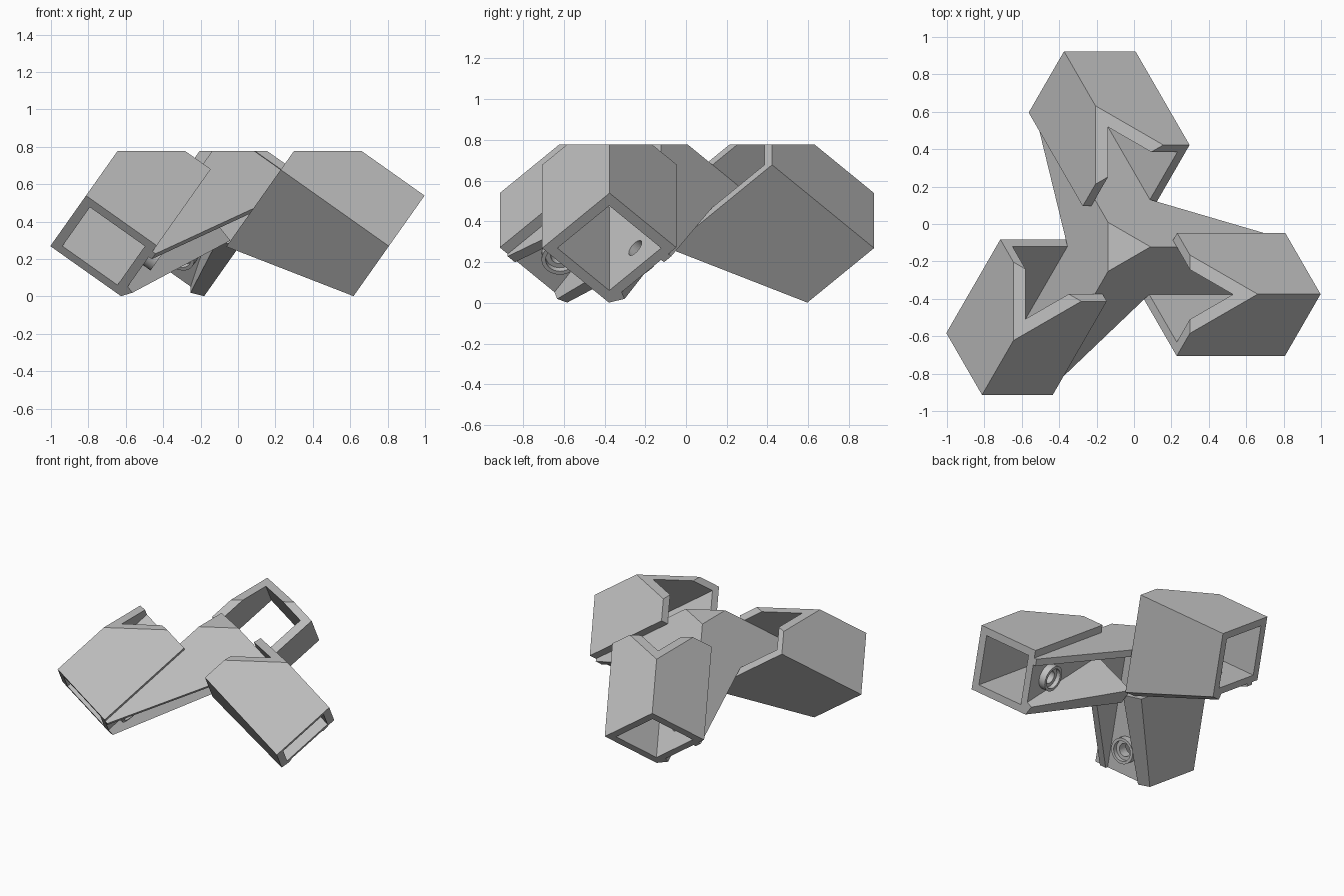
import bpy, bmesh, math
from mathutils import Vector

if "Cube" in bpy.data.objects:
    bpy.data.objects.remove(bpy.data.objects["Cube"], do_unlink=True)

# Three perpendicular arm axes running down and out from a virtual corner
CORNER = Vector((-0.063, -0.122, 0.884))
AXES = [Vector((math.cos(a) * math.sqrt(2 / 3), math.sin(a) * math.sqrt(2 / 3), -math.sqrt(1 / 3)))
        for a in (0, math.tau / 3, 2 * math.tau / 3)]
TOP = 0.777
WALL = 0.05                   # floor plate thickness
START, END = 0.357, 1.065     # socket extent along its axis
IN, OUT = 0.36, 0.413         # inner and outer side of the far walls
NEAR = -0.055                 # outer side of the near wall
SCREW = (0.883, 0.18)         # screw position on the floor plate
HOLE = 0.045
SEGS = 32

grey = bpy.data.materials.new("grey_plastic")
grey.use_nodes = True
colour = (0.54, 0.54, 0.54, 1)
grey.diffuse_color = colour
grey.node_tree.nodes["Principled BSDF"].inputs["Base Color"].default_value = colour


def place(arm, u):
    """Position from arm coordinates (along, next axis, third axis)."""
    return CORNER + sum((AXES[(arm + i) % 3] * u[i] for i in range(3)), Vector())


def finish(name, bm):
    # trim everything to the flat top
    bmesh.ops.recalc_face_normals(bm, faces=bm.faces)
    cut = bmesh.ops.bisect_plane(bm, geom=bm.verts[:] + bm.edges[:] + bm.faces[:], dist=1e-6,
                                 plane_co=(0, 0, TOP), plane_no=(0, 0, 1), clear_outer=True)
    edges = [e for e in cut["geom_cut"] if isinstance(e, bmesh.types.BMEdge)]
    if edges:
        bmesh.ops.holes_fill(bm, edges=edges, sides=0)
        bmesh.ops.recalc_face_normals(bm, faces=bm.faces)
    mesh = bpy.data.meshes.new(name)
    bm.to_mesh(mesh)
    bm.free()
    mesh.materials.append(grey)
    ob = bpy.data.objects.new(name, mesh)
    bpy.context.collection.objects.link(ob)
    return ob


def loft(name, arm, axis, lo, hi, first, last):
    """Join two outlines that lie at lo and hi along one of the arm's axes."""
    bm = bmesh.new()
    ends = []
    for h, poly in ((lo, first), (hi, last)):
        ring = []
        for p in poly:
            u = list(p)
            u.insert(axis, h)
            ring.append(bm.verts.new(place(arm, u)))
        ends.append(ring)
        bm.faces.new(ring)
    n = len(first)
    for i in range(n):
        j = (i + 1) % n
        bm.faces.new((ends[0][i], ends[0][j], ends[1][j], ends[1][i]))
    return finish(name, bm)


def prism(name, arm, axis, lo, hi, poly):
    return loft(name, arm, axis, lo, hi, poly, poly)


def circle(radius):
    return [(SCREW[0] + radius * math.cos(math.tau * i / SEGS),
             SCREW[1] + radius * math.sin(math.tau * i / SEGS)) for i in range(SEGS)]


def lathe(name, arm, profile):
    """Closed ring around the screw axis from (radius, height) points."""
    bm = bmesh.new()
    rings = [[bm.verts.new(place(arm, (a, h, b))) for a, b in circle(r)] for r, h in profile]
    for k, ring in enumerate(rings):
        nxt = rings[(k + 1) % len(rings)]
        for i in range(SEGS):
            j = (i + 1) % SEGS
            bm.faces.new((ring[i], ring[j], nxt[j], nxt[i]))
    return finish(name, bm)


def select_only(ob):
    bpy.ops.object.select_all(action="DESELECT")
    ob.select_set(True)
    bpy.context.view_layer.objects.active = ob


for arm, side in enumerate(("left", "back", "right")):
    # three-walled square socket; the floor plate closes the fourth side
    prism(side + "_socket", arm, 0, START, END,
          [(WALL, NEAR), (-OUT, NEAR), (-OUT, OUT), (WALL, OUT),
           (WALL, IN), (-IN, IN), (-IN, 0), (WALL, 0)])

    # floor plate, widening into the gusset of the neighbouring arm
    plate = prism(side + "_floor_plate", arm, 1, 0, WALL,
                  [(0, 0), (END, 0), (END, IN), (START, IN), (0.07, END), (0, END)])
    cutter = prism("screw_cutter", arm, 1, -WALL, 2 * WALL, circle(HOLE))
    cutter.hide_render = True
    mod = plate.modifiers.new("screw_hole", "BOOLEAN")
    mod.operation, mod.solver, mod.object = "DIFFERENCE", "EXACT", cutter
    select_only(plate)
    bpy.ops.object.modifier_apply(modifier=mod.name)
    bpy.data.objects.remove(cutter, do_unlink=True)

    # outer gusset, thick and tall at the hub, thin and low at the mouth
    loft(side + "_outer_gusset", arm, 0, START, END,
         [(0.04, OUT), (0.3, OUT), (0.356, 0.3), (0.04, 0.17)],
         [(0.04, OUT), (WALL, OUT), (0.089, 0.343), (0.04, 0.32)])

    # recessed screw boss on the underside
    boss = lathe(side + "_screw_boss", arm,
                 [(HOLE, WALL), (HOLE, 0.07), (0.07, 0.07), (0.07, 0.1), (0.09, 0.1), (0.09, WALL)])
    select_only(boss)
    bpy.ops.object.shade_smooth_by_angle(angle=math.radians(35))

# solid core behind the flat top of the hub
prism("hub_core", 0, 2, 0, 0.1, [(0, 0), (0.1, 0), (0.1, 0.1), (0, 0.1)])
